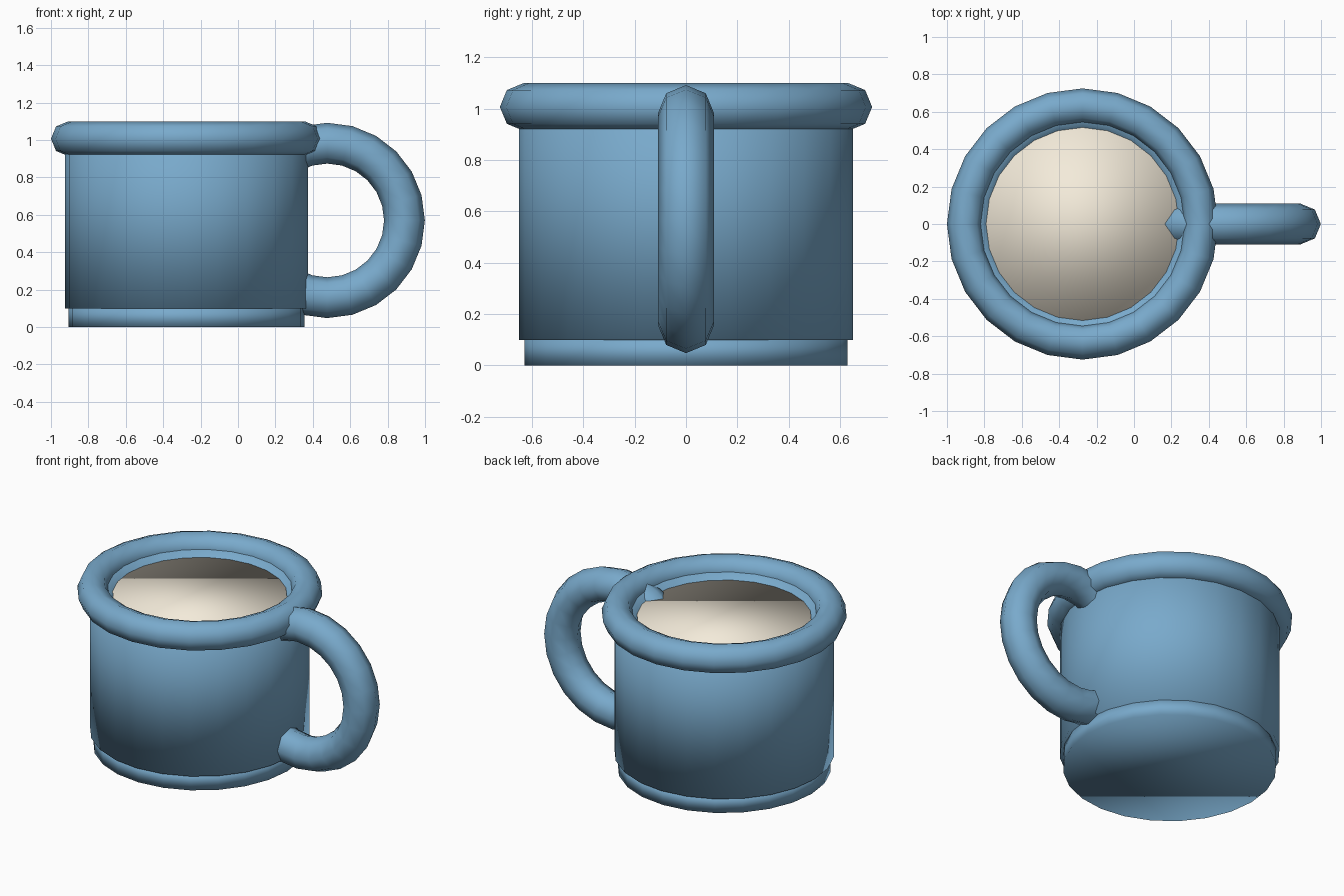
import bpy, bmesh
from math import pi
from mathutils import Vector

if "Cube" in bpy.data.objects:
    bpy.data.objects.remove(bpy.data.objects["Cube"])

CX = -0.275   # mug axis
SEG = 24


def material(name, color):
    m = bpy.data.materials.new(name)
    m.diffuse_color = color
    m.use_nodes = True
    m.node_tree.nodes["Principled BSDF"].inputs["Base Color"].default_value = m.diffuse_color
    return m


blue = material("blue_glaze", (0.19, 0.40, 0.60, 1))
cream = material("cream", (0.90, 0.83, 0.70, 1))


def finish(obj, name, mat):
    obj.name = obj.data.name = name
    obj.data.materials.append(mat)
    for p in obj.data.polygons:
        p.use_smooth = True
    return obj


def cylinder(name, radius, z0, z1, mat):
    bpy.ops.mesh.primitive_cylinder_add(vertices=SEG, radius=radius, depth=z1 - z0,
                                        location=(CX, 0, (z0 + z1) / 2))
    return finish(bpy.context.object, name, mat)


def torus(name, major, minor, loc, mat, rot=(0, 0, 0)):
    bpy.ops.mesh.primitive_torus_add(major_segments=SEG, minor_segments=8,
                                     major_radius=major, minor_radius=minor,
                                     location=loc, rotation=rot)
    return finish(bpy.context.object, name, mat)


def lathe(name, profile, mat):
    bm = bmesh.new()
    vs = [bm.verts.new((r, 0, z)) for r, z in profile]
    es = [bm.edges.new(pair) for pair in zip(vs, vs[1:])]
    bmesh.ops.spin(bm, geom=vs + es, cent=Vector(), axis=(0, 0, 1),
                   angle=2 * pi, steps=SEG)
    bmesh.ops.remove_doubles(bm, verts=bm.verts, dist=1e-4)
    bmesh.ops.recalc_face_normals(bm, faces=bm.faces)
    me = bpy.data.meshes.new(name)
    bm.to_mesh(me)
    bm.free()
    obj = bpy.data.objects.new(name, me)
    obj.location.x = CX
    bpy.context.collection.objects.link(obj)
    return finish(obj, name, mat)


# Foot of the mug, slightly narrower than the wall
cylinder("base", 0.63, 0.0, 0.11, blue)

# Wall with a sloping inner lip under the rim
lathe("body", [(0, 0.1), (0.65, 0.1), (0.65, 1.0), (0.56, 1.045),
               (0.512, 0.97), (0, 0.75)], blue)

# Rounded rim
torus("rim", 0.632, 0.093, (CX, 0, 1.007), blue)

# Drink filling the mug
cylinder("drink", 0.516, 0.80, 0.983, cream)

# Ring handle, partly sunk into the wall
torus("handle", 0.413, 0.109, (0.477, 0, 0.57), blue, (pi / 2, 0, 0))
